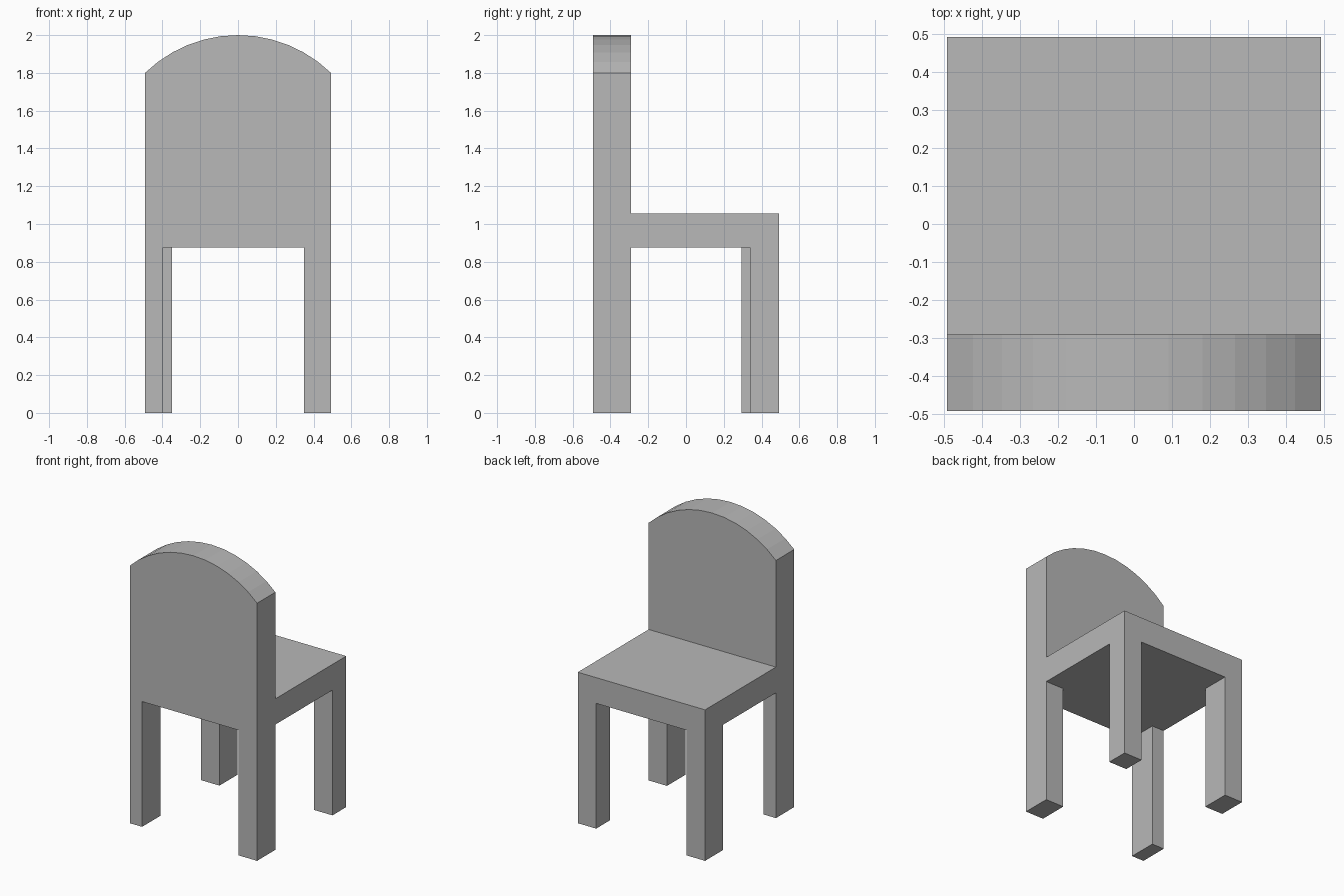
import bpy
import bmesh
import math

cube = bpy.data.objects.get("Cube")
if cube:
    bpy.data.objects.remove(cube, do_unlink=True)

HALF = 0.492          # half width and half depth
SEAT_LOW, SEAT_TOP = 0.875, 1.055
BACK_INNER = -0.29    # inner face of the backrest
ARCH_LOW, ARCH_TOP = 1.8, 2.0

grey = bpy.data.materials.new("plain grey")
grey.use_nodes = True
colour = (0.48, 0.48, 0.48, 1)
grey.diffuse_color = colour
grey.node_tree.nodes["Principled BSDF"].inputs["Base Color"].default_value = colour


def prism(name, profile, y0, y1):
    """Extrude an x-z outline from y0 to y1."""
    bm = bmesh.new()
    face = bm.faces.new([bm.verts.new((x, y0, z)) for x, z in profile])
    grown = bmesh.ops.extrude_face_region(bm, geom=[face])["geom"]
    verts = [v for v in grown if isinstance(v, bmesh.types.BMVert)]
    bmesh.ops.translate(bm, verts=verts, vec=(0, y1 - y0, 0))
    bmesh.ops.recalc_face_normals(bm, faces=bm.faces)
    mesh = bpy.data.meshes.new(name)
    bm.to_mesh(mesh)
    bm.free()
    mesh.materials.append(grey)
    obj = bpy.data.objects.new(name, mesh)
    bpy.context.collection.objects.link(obj)
    return obj


def box(name, x0, x1, y0, y1, z0, z1):
    return prism(name, [(x0, z0), (x1, z0), (x1, z1), (x0, z1)], y0, y1)


# Backrest with a faceted circular arch on top
rise = ARCH_TOP - ARCH_LOW
radius = (HALF ** 2 + rise ** 2) / (2 * rise)
sweep = math.asin(HALF / radius)
steps = 12
outline = [(-HALF, SEAT_LOW), (HALF, SEAT_LOW)]
for i in range(steps + 1):
    a = sweep * (1 - 2 * i / steps)
    outline.append((radius * math.sin(a), ARCH_TOP - radius + radius * math.cos(a)))
prism("backrest", outline, -HALF, BACK_INNER)

# Seat slab
box("seat", -HALF, HALF, BACK_INNER, HALF, SEAT_LOW, SEAT_TOP)

# Four legs of slightly uneven thickness
box("backrest_leg_right", -HALF, -0.397, -HALF, BACK_INNER, 0, SEAT_LOW)
box("backrest_leg_left", 0.35, HALF, -HALF, BACK_INNER, 0, SEAT_LOW)
box("seat_leg_right", -HALF, -0.35, 0.295, HALF, 0, SEAT_LOW)
box("seat_leg_left", 0.35, HALF, 0.34, HALF, 0, SEAT_LOW)
